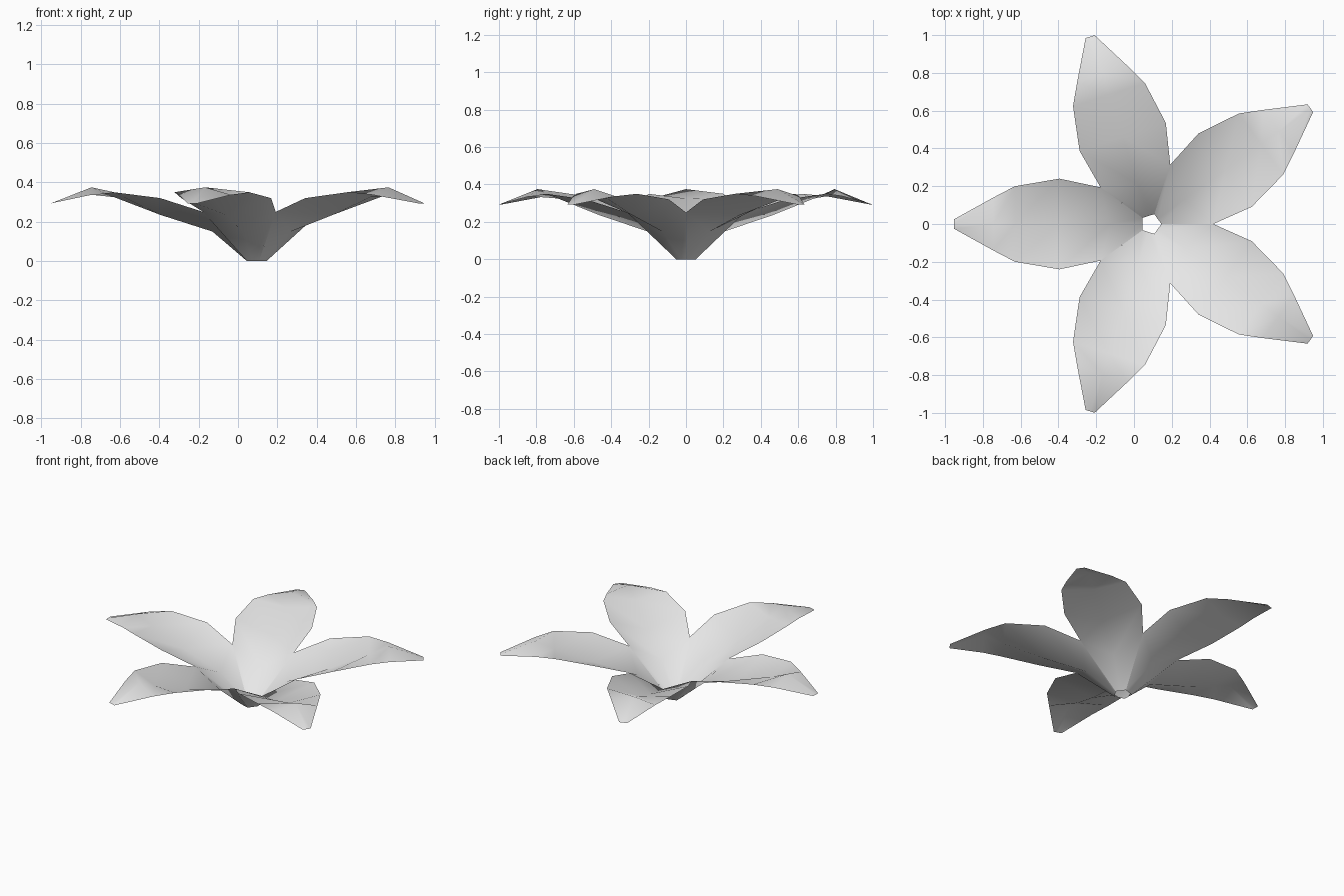
import bpy, bmesh, math

cube = bpy.data.objects.get("Cube")
if cube:
    bpy.data.objects.remove(cube, do_unlink=True)

# Pale petal colour
mat = bpy.data.materials.new("pale_petal")
mat.use_nodes = True
colour = (0.8, 0.8, 0.8, 1.0)
mat.diffuse_color = colour
mat.node_tree.nodes["Principled BSDF"].inputs["Base Color"].default_value = colour

PETALS = 5
CENTRE_X = 0.09

# Petal stations from base to tip:
# midrib distance, edge distance, half width, midrib height, edge height
STATIONS = [
    (0.0445, 0.0445, 0.0323, 0.0, 0.0),
    (0.22, 0.267, 0.194, 0.15, 0.25),
    (0.485, 0.485, 0.24, 0.235, 0.32),
    (0.72, 0.72, 0.20, 0.325, 0.35),
    (0.835, 0.835, 0.14, 0.375, 0.337),
    (1.043, 1.043, 0.025, 0.293, 0.293),
]
SIDES = (-1, 0, 1)


def petal_mesh():
    """One petal sheet along +x, folded at its midrib and arching near its tip."""
    bm = bmesh.new()
    rows = []
    for mid_r, edge_r, half, mid_z, edge_z in STATIONS:
        rows.append([bm.verts.new((edge_r if s else mid_r, half * s,
                                   edge_z if s else mid_z))
                     for s in SIDES])
    for low, high in zip(rows, rows[1:]):
        for j in range(len(SIDES) - 1):
            face = bm.faces.new((low[j], high[j], high[j + 1], low[j + 1]))
            face.smooth = True
    mesh = bpy.data.meshes.new("petal")
    bm.to_mesh(mesh)
    bm.free()
    mesh.materials.append(mat)
    return mesh


# Five petals around an open pentagonal throat
mesh = petal_mesh()
for i in range(PETALS):
    petal = bpy.data.objects.new(f"petal_{i + 1}", mesh)
    petal.location.x = CENTRE_X
    petal.rotation_euler.z = math.pi + i * math.tau / PETALS
    bpy.context.collection.objects.link(petal)
